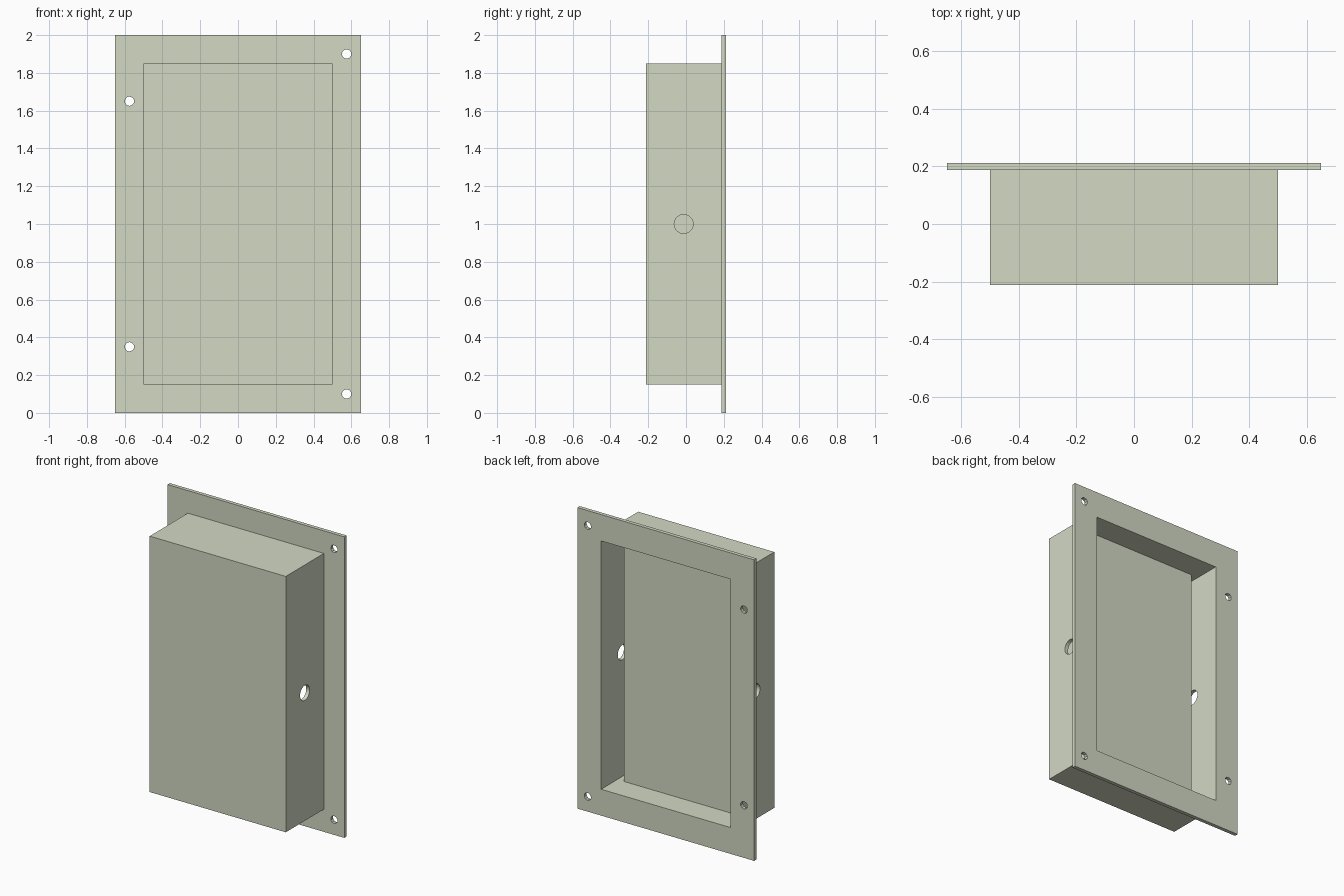
import bpy
import math

if "Cube" in bpy.data.objects:
    bpy.data.objects.remove(bpy.data.objects["Cube"])


def box(name, x, y, z):
    """Box from (min, max) ranges on each axis."""
    bpy.ops.mesh.primitive_cube_add(size=1, location=[(r[0] + r[1]) / 2 for r in (x, y, z)])
    ob = bpy.context.object
    ob.name = name
    ob.scale = [r[1] - r[0] for r in (x, y, z)]
    bpy.ops.object.transform_apply(location=True, rotation=True, scale=True)
    return ob


def drill(name, loc, radius, depth, axis, sides):
    rot = (0, math.pi / 2, 0) if axis == 'X' else (math.pi / 2, 0, 0)
    bpy.ops.mesh.primitive_cylinder_add(vertices=sides, radius=radius, depth=depth,
                                        location=loc, rotation=rot)
    ob = bpy.context.object
    ob.name = name
    return ob


def cut(target, cutter):
    cutter.hide_render = True
    mod = target.modifiers.new("cut", 'BOOLEAN')
    mod.operation = 'DIFFERENCE'
    mod.solver = 'EXACT'
    mod.object = cutter
    bpy.context.view_layer.objects.active = target
    bpy.ops.object.modifier_apply(modifier=mod.name)
    bpy.data.objects.remove(cutter)


mat = bpy.data.materials.new("grey_green")
mat.diffuse_color = (0.645, 0.69, 0.55, 1)
mat.use_nodes = True
mat.node_tree.nodes["Principled BSDF"].inputs["Base Color"].default_value = mat.diffuse_color

WALL = 0.025
FRONT, FLANGE, BACK = -0.2125, 0.1875, 0.2125
INNER_X, INNER_Z = (-0.475, 0.475), (0.175, 1.825)

# Mounting flange with its opening and four screw holes
flange = box("mounting_flange", (-0.65, 0.65), (FLANGE, BACK), (0, 2))
cut(flange, box("opening", INNER_X, (0.1, 0.3), INNER_Z))
for x, z in ((0.575, 1.9), (0.575, 0.1), (-0.575, 1.65), (-0.575, 0.35)):
    cut(flange, drill("screw_hole", (x, 0.2, z), 0.025, 0.1, 'Y', 10))

# Hollow housing, open at the back, with a cable hole in each side wall
housing = box("housing", (-0.5, 0.5), (FRONT, FLANGE), (0.15, 1.85))
cut(housing, box("cavity", INNER_X, (FRONT + WALL, 0.3), INNER_Z))
cut(housing, drill("cable_hole", (0, -0.0125, 1), 0.05, 1.4, 'X', 32))

# Inner block, full height, with a gap along each side wall
block = box("inner_block", (-0.425, 0.425), (FRONT + WALL, 0.0425), INNER_Z)

for ob in (flange, housing, block):
    ob.data.materials.clear()
    ob.data.materials.append(mat)
